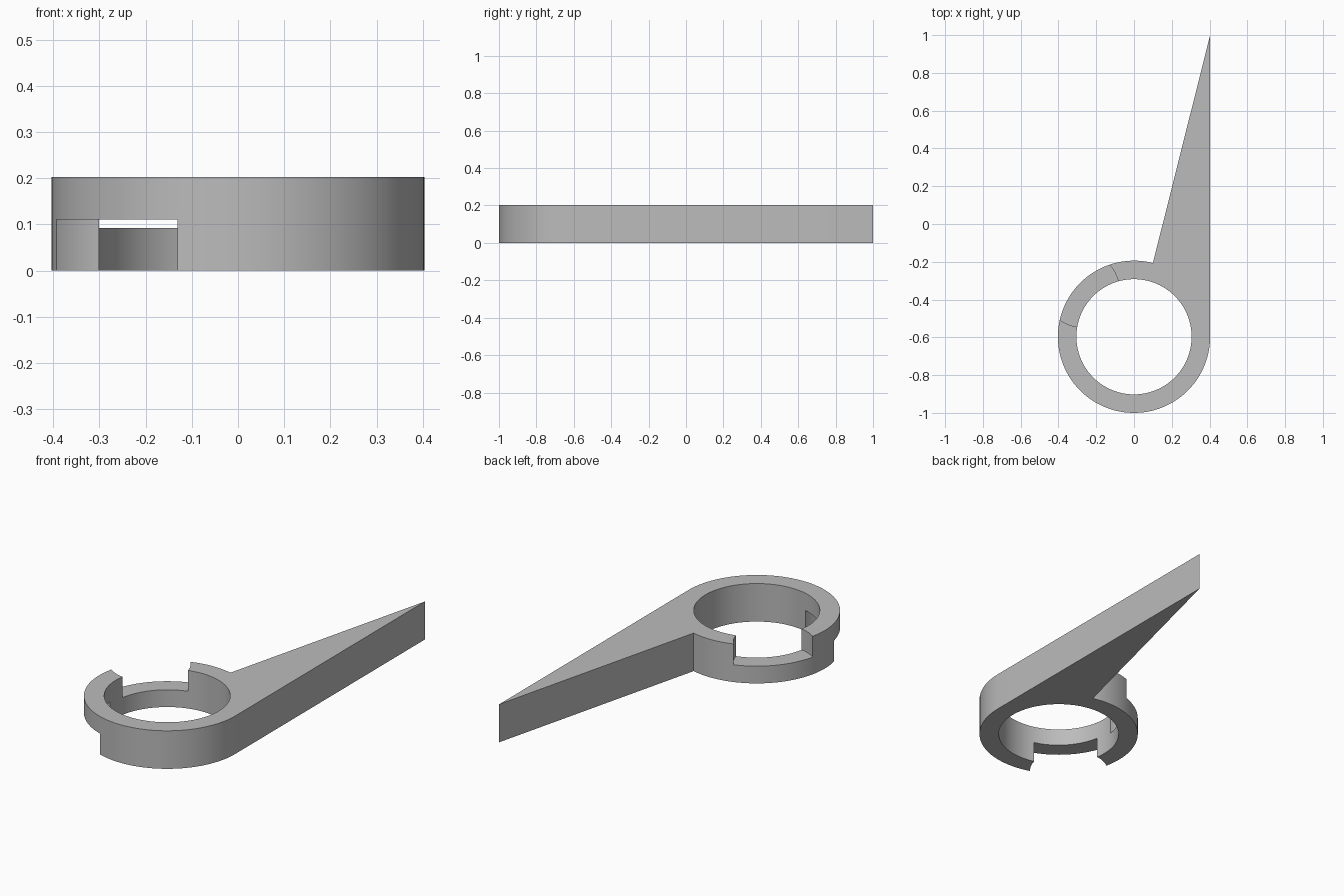
import bpy
import bmesh
from math import sin, cos, pi, radians, acos

R_OUT, R_IN, HEIGHT = 0.403, 0.305, 0.203
CENTRE_Y = -1 + R_OUT

cube = bpy.data.objects.get("Cube")
if cube:
    bpy.data.objects.remove(cube, do_unlink=True)

grey = bpy.data.materials.new("plain grey")
grey.use_nodes = True
colour = (0.5, 0.5, 0.5, 1)
grey.diffuse_color = colour
grey.node_tree.nodes["Principled BSDF"].inputs["Base Color"].default_value = colour


def arc(x, y, radius, start, end, steps):
    return [(x + radius * cos(start + (end - start) * i / steps),
             y + radius * sin(start + (end - start) * i / steps))
            for i in range(steps + 1)]


def prism(name, outline, z0, z1):
    """Extrude a flat outline from z0 to z1."""
    bm = bmesh.new()
    face = bm.faces.new([bm.verts.new((x, y, z0)) for x, y in outline])
    top = bmesh.ops.extrude_face_region(bm, geom=[face])["geom"]
    verts = [v for v in top if isinstance(v, bmesh.types.BMVert)]
    bmesh.ops.translate(bm, verts=verts, vec=(0, 0, z1 - z0))
    bmesh.ops.recalc_face_normals(bm, faces=bm.faces)
    mesh = bpy.data.meshes.new(name)
    bm.to_mesh(mesh)
    bm.free()
    mesh.materials.append(grey)
    obj = bpy.data.objects.new(name, mesh)
    bpy.context.collection.objects.link(obj)
    return obj


def round_cutter(name, x, y, radius, z0, z1, steps):
    obj = prism(name, arc(x, y, radius, 0, 2 * pi, steps)[:-1], z0, z1)
    obj.hide_render = True
    return obj


# Ring outline running into a tapered pointer, tangent on the left side
outline = arc(0, CENTRE_Y, R_OUT, acos(0.1 / R_OUT), 2 * pi, 96)
body = prism("ring_with_pointer", outline + [(R_OUT, 1)], 0, HEIGHT)

# Centre hole, upper notch at the back and lower notch at the front
angle, reach, notch_r = radians(138), 0.37, 0.197
nx, ny = reach * cos(angle), reach * sin(angle)
cutters = [
    round_cutter("hole_cutter", 0, CENTRE_Y, R_IN, -0.1, 0.4, 96),
    round_cutter("upper_notch_cutter", nx, CENTRE_Y + ny, notch_r, 0.092, 0.4, 64),
    round_cutter("lower_notch_cutter", nx, CENTRE_Y - ny, notch_r, -0.1, 0.111, 64),
]

bpy.ops.object.select_all(action="DESELECT")
bpy.context.view_layer.objects.active = body
body.select_set(True)
for cutter in cutters:
    mod = body.modifiers.new(cutter.name, "BOOLEAN")
    mod.operation = "DIFFERENCE"
    mod.solver = "EXACT"
    mod.object = cutter
    bpy.ops.object.modifier_apply(modifier=mod.name)
    bpy.data.objects.remove(cutter, do_unlink=True)

bpy.ops.object.shade_smooth_by_angle(angle=radians(30))
